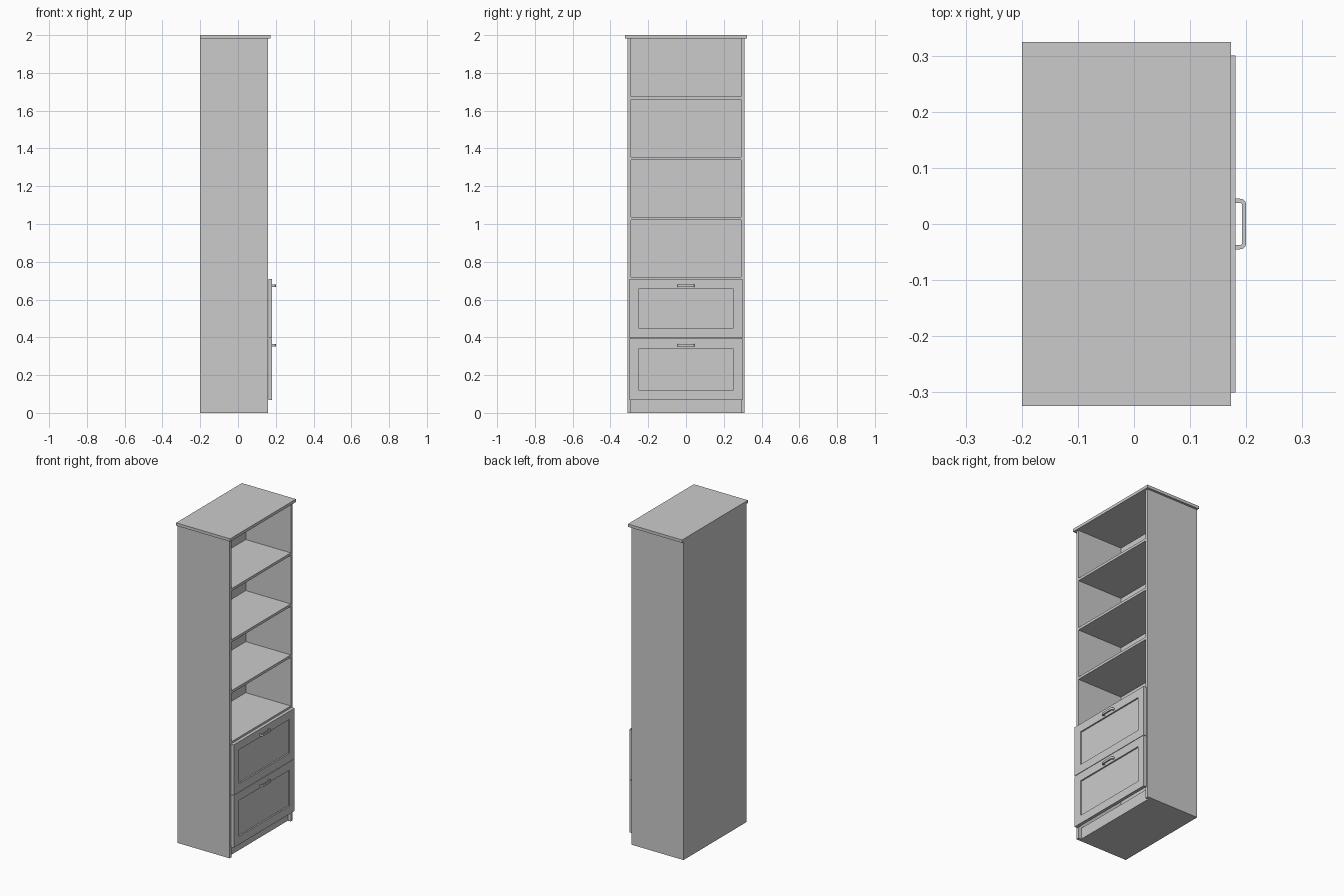
import bpy, bmesh, math

if "Cube" in bpy.data.objects:
    bpy.data.objects.remove(bpy.data.objects["Cube"], do_unlink=True)

# One painted finish for the whole cabinet
paint = bpy.data.materials.new("light_grey_paint")
paint.use_nodes = True
grey = (0.6, 0.6, 0.6, 1.0)
paint.diffuse_color = grey
paint.node_tree.nodes["Principled BSDF"].inputs["Base Color"].default_value = grey

BACK, FRONT = -0.20, 0.16      # carcass depth along x
OUT, INN = 0.31, 0.291         # outer and inner half width
BACK_IN = -0.15                # inside face of the back
TOP_Z = 1.982
BOARD = 0.016


def finish(name, bm):
    bmesh.ops.recalc_face_normals(bm, faces=bm.faces[:])
    mesh = bpy.data.meshes.new(name)
    bm.to_mesh(mesh)
    bm.free()
    mesh.materials.append(paint)
    obj = bpy.data.objects.new(name, mesh)
    bpy.context.collection.objects.link(obj)
    return obj


def box_mesh(x, y, z):
    bm = bmesh.new()
    bmesh.ops.create_cube(bm, size=1)
    for v in bm.verts:
        for i, (lo, hi) in enumerate((x, y, z)):
            v.co[i] = lo if v.co[i] < 0 else hi
    return bm


def box(name, x, y, z):
    return finish(name, box_mesh(x, y, z))


def drawer_front(name, z0, z1):
    # Slab with a sunken centre panel
    bm = box_mesh((0.161, 0.181), (-0.30, 0.30), (z0, z1))
    bm.normal_update()
    face = max(bm.faces, key=lambda f: f.normal.x)
    bmesh.ops.inset_individual(bm, faces=[face], thickness=0.072)
    bmesh.ops.inset_individual(bm, faces=[face], thickness=0.001, depth=-0.008)
    return finish(name, bm)


def rounded_u(x0, x1, half, radius, steps=5):
    # U outline opening towards the drawer
    pts = [(x0, -half)]
    for side in (-1, 1):
        arc = []
        for i in range(steps + 1):
            a = math.pi / 2 * i / steps
            arc.append((x1 - radius + radius * math.sin(a),
                        side * (half - radius + radius * math.cos(a))))
        pts += arc if side < 0 else arc[::-1]
    return pts + [(x0, half)]


def handle(name, z0, z1):
    outline = rounded_u(0.179, 0.20, 0.045, 0.011)
    outline += rounded_u(0.179, 0.1925, 0.0375, 0.004)[::-1]
    bm = bmesh.new()
    face = bm.faces.new([bm.verts.new((x, y, z0)) for x, y in outline])
    ext = bmesh.ops.extrude_face_region(bm, geom=[face], use_keep_orig=True)
    moved = [g for g in ext["geom"] if isinstance(g, bmesh.types.BMVert)]
    bmesh.ops.translate(bm, verts=moved, vec=(0, 0, z1 - z0))
    obj = finish(name, bm)
    bpy.ops.object.select_all(action="DESELECT")
    obj.select_set(True)
    bpy.context.view_layer.objects.active = obj
    bpy.ops.object.shade_smooth_by_angle(angle=math.radians(30))
    return obj


# Carcass
box("right_side_panel", (BACK, FRONT), (-OUT, -INN), (0, TOP_Z))
box("left_side_panel", (BACK, FRONT), (INN, OUT), (0, TOP_Z))
box("back_panel", (BACK, BACK_IN), (-INN, INN), (0, TOP_Z))
box("top_panel", (BACK, 0.173), (-0.324, 0.324), (TOP_Z, 2.0))
box("plinth", (BACK_IN, FRONT - 0.02), (-INN, INN), (0, 0.07))

# Shelves, the lowest one covering the drawers
for i in range(4):
    top = 0.72 + 0.318 * i
    box(f"shelf_{i + 1}", (BACK_IN, FRONT), (-INN, INN), (top - BOARD, top))

# Drawers
for label, z0, z1 in (("lower", 0.068, 0.393), ("upper", 0.396, 0.709)):
    drawer_front(f"{label}_drawer_front", z0, z1)
    handle(f"{label}_drawer_handle", z1 - 0.042, z1 - 0.029)
